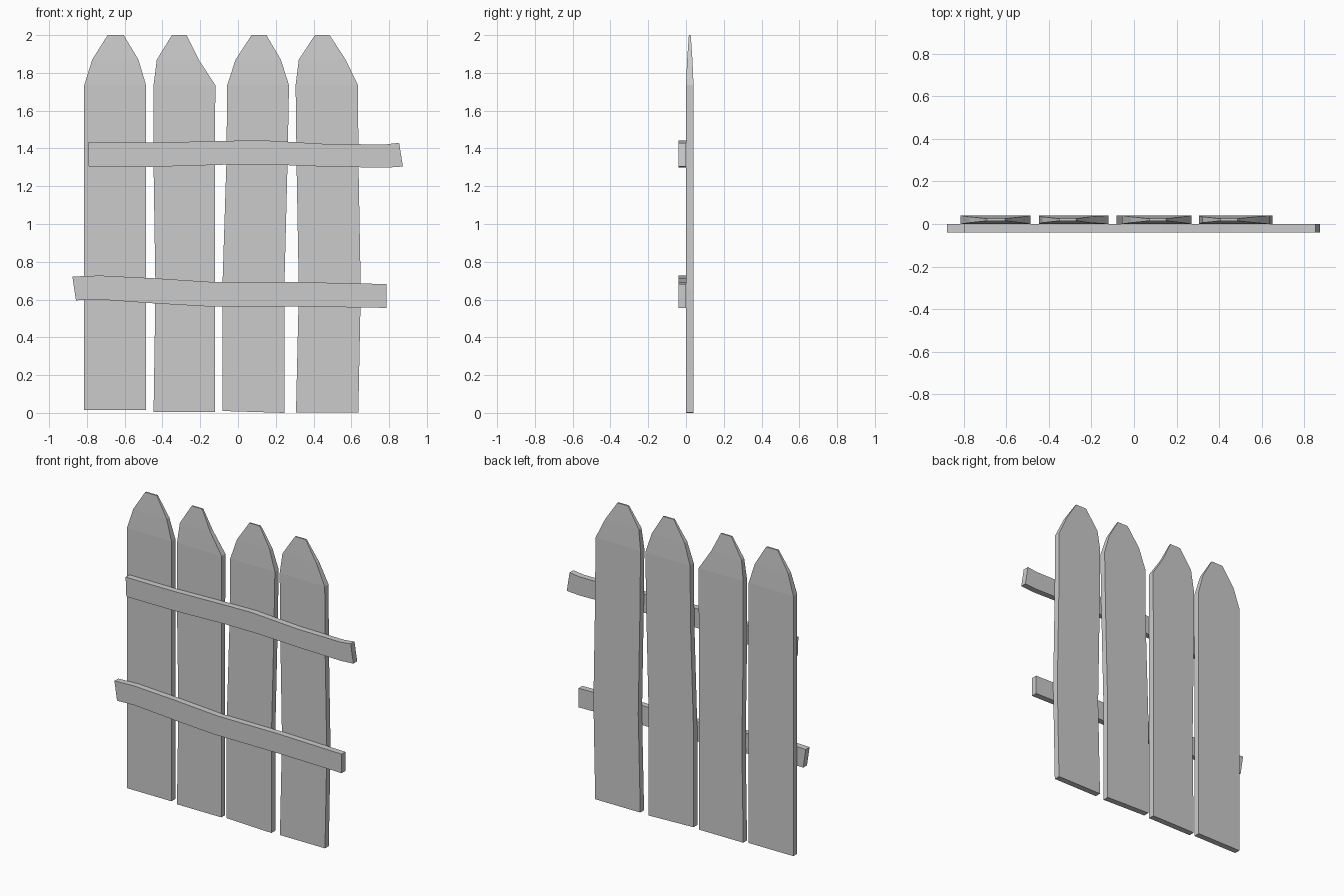
import bpy, bmesh

if "Cube" in bpy.data.objects:
    bpy.data.objects.remove(bpy.data.objects["Cube"])


def loft(name, rings):
    """Skin a closed board through a list of four-cornered rings."""
    bm = bmesh.new()
    vs = [[bm.verts.new(p) for p in ring] for ring in rings]
    for a, b in zip(vs, vs[1:]):
        for i in range(4):
            j = (i + 1) % 4
            bm.faces.new((a[i], a[j], b[j], b[i]))
    bm.faces.new(vs[0][::-1])
    bm.faces.new(vs[-1])
    bmesh.ops.recalc_face_normals(bm, faces=bm.faces)
    mesh = bpy.data.meshes.new(name)
    bm.to_mesh(mesh)
    bm.free()
    obj = bpy.data.objects.new(name, mesh)
    bpy.context.collection.objects.link(obj)
    return obj


# Half thickness of a picket at each height: full board, then tapering tip
LEVELS = [(0.005, 0.02), (0.65, 0.02), (1.31, 0.02),
          (1.735, 0.02), (1.87, 0.014), (2.0, 0.005)]


def picket(name, edges, foot):
    """edges: (left x, right x) per level; foot: (left z, right z) at the base."""
    rings = []
    for k, ((l, r), (z, h)) in enumerate(zip(edges, LEVELS)):
        zl, zr = foot if k == 0 else (z, z)
        f, b = 0.02 - h, 0.02 + h
        rings.append([(l, f, zl), (r, f, zr), (r, b, zr), (l, b, zl)])
    loft(name, rings)


def rail(name, stations):
    """stations: (top x, top z, bottom x, bottom z) along the rail."""
    loft(name, [[(xb, -0.04, zb), (xb, 0, zb), (xt, 0, zt), (xt, -0.04, zt)]
                for xt, zt, xb, zb in stations])


# Upright pickets
picket("picket_1", [(-.814, -.487), (-.814, -.487), (-.814, -.487),
                    (-.814, -.487), (-.772, -.527), (-.69, -.605)], (.014, .014))
picket("picket_2", [(-.447, -.122), (-.437, -.122), (-.447, -.122),
                    (-.447, -.12), (-.43, -.208), (-.35, -.272)], (.005, .005))
picket("picket_3", [(-.083, .245), (-.083, .245), (-.062, .262),
                    (-.057, .27), (-.013, .227), (.072, .15)], (.01, .0))
picket("picket_4", [(.307, .637), (.322, .65), (.31, .638),
                    (.305, .635), (.322, .57), (.407, .485)], (.003, .003))

# Warped cross rails on the front
rail("upper_rail", [(-.795, 1.431, -.79, 1.303), (-.44, 1.431, -.44, 1.303),
                    (-.07, 1.44, -.07, 1.314), (.13, 1.443, .19, 1.314),
                    (.46, 1.424, .46, 1.304), (.78, 1.421, .78, 1.298),
                    (.853, 1.43, .873, 1.304)])
rail("lower_rail", [(-.877, .722, -.858, .596), (-.73, .727, -.73, .6),
                    (-.447, .713, -.447, .58), (-.12, .692, -.15, .563),
                    (.33, .692, .33, .563), (.787, .682, .787, .556)])
